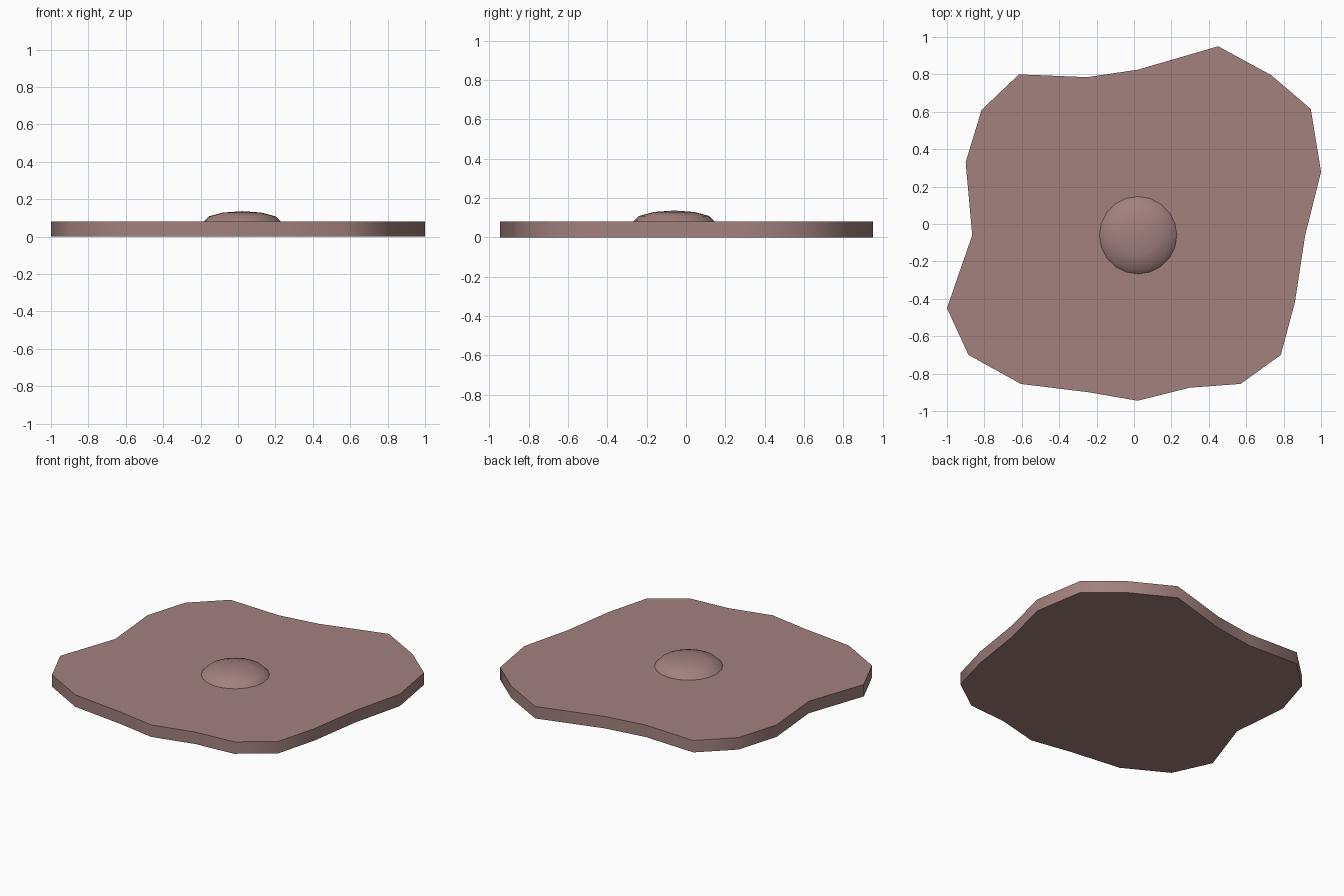
import bpy, bmesh

if "Cube" in bpy.data.objects:
    bpy.data.objects.remove(bpy.data.objects["Cube"])

mat = bpy.data.materials.new("dusty_rose")
mat.diffuse_color = (0.36, 0.22, 0.21, 1)
mat.use_nodes = True
mat.node_tree.nodes["Principled BSDF"].inputs["Base Color"].default_value = mat.diffuse_color


def add_part(name, bm, angle):
    bmesh.ops.recalc_face_normals(bm, faces=bm.faces)
    mesh = bpy.data.meshes.new(name)
    bm.to_mesh(mesh)
    bm.free()
    obj = bpy.data.objects.new(name, mesh)
    bpy.context.collection.objects.link(obj)
    mesh.materials.append(mat)
    bpy.ops.object.select_all(action='DESELECT')
    obj.select_set(True)
    bpy.context.view_layer.objects.active = obj
    bpy.ops.object.shade_smooth_by_angle(angle=angle)
    return obj


# Irregular slab: outline extruded upward
outline = [(1.0, .28), (.945, .615), (.735, .795), (.45, .95), (.02, .825),
           (-.25, .785), (-.615, .80), (-.815, .61), (-.90, .33), (-.865, -.06),
           (-1.0, -.45), (-.885, -.70), (-.605, -.855), (-.24, -.90), (.02, -.945),
           (.30, -.875), (.57, -.855), (.785, -.70), (.86, -.42), (.915, -.06)]
THICK = 0.08
bm = bmesh.new()
face = bm.faces.new([bm.verts.new((x, y, 0)) for x, y in outline])
ext = bmesh.ops.extrude_face_region(bm, geom=[face], use_keep_orig=True)
top = [v for v in ext["geom"] if isinstance(v, bmesh.types.BMVert)]
bmesh.ops.translate(bm, verts=top, vec=(0, 0, THICK))
add_part("slab", bm, 0.9)

# Flattened dome, lower half buried in the slab
bm = bmesh.new()
bmesh.ops.create_uvsphere(bm, u_segments=20, v_segments=6, radius=1)
bmesh.ops.scale(bm, verts=bm.verts, vec=(0.207, 0.207, 0.056))
bmesh.ops.translate(bm, verts=bm.verts, vec=(0.022, -0.06, THICK))
add_part("dome", bm, 0.6)
